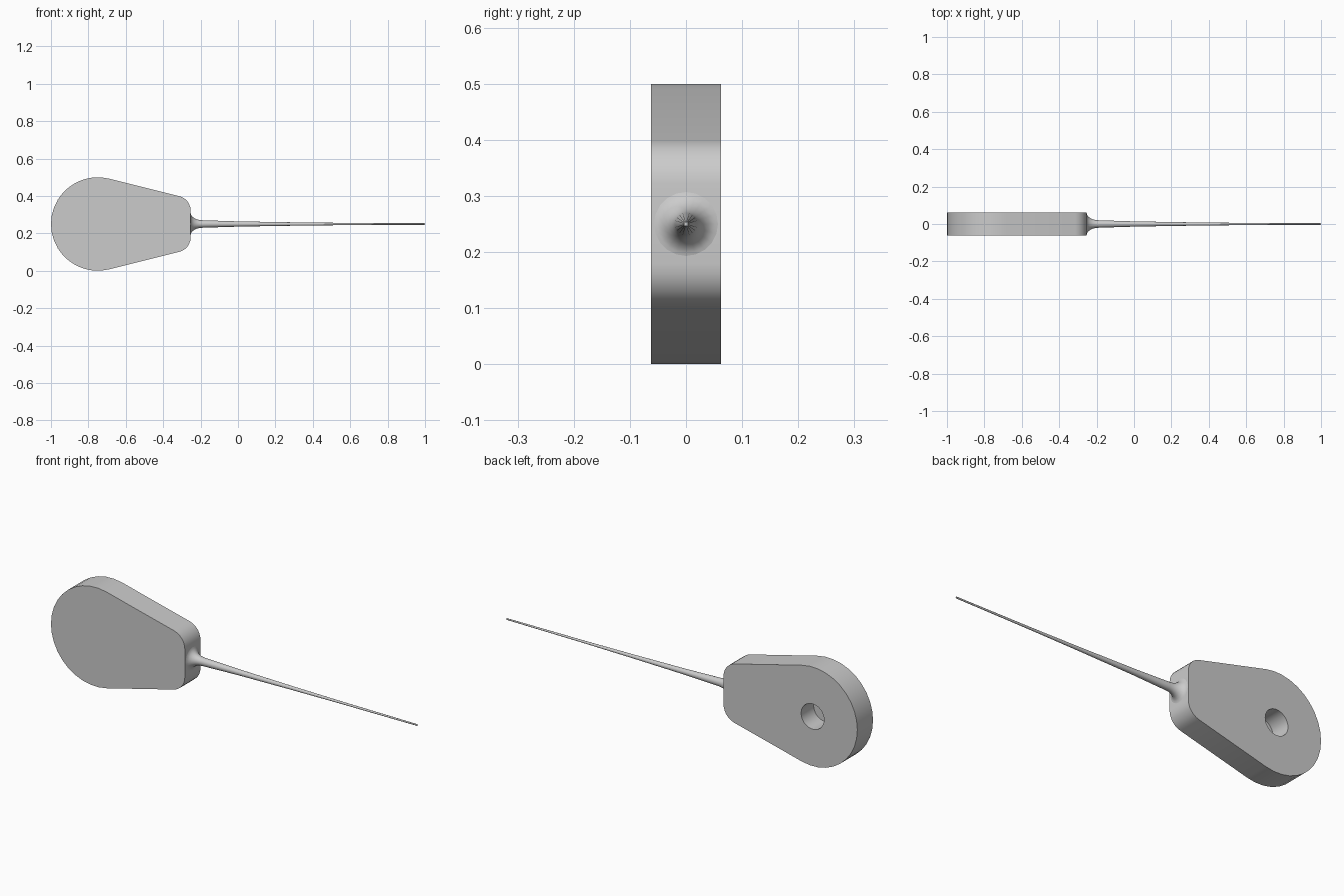
import bpy, bmesh
from math import sin, cos, pi, radians
from mathutils import Matrix, Vector

cube = bpy.data.objects.get("Cube")
if cube:
    bpy.data.objects.remove(cube)

grey = bpy.data.materials.new("plain grey")
grey.use_nodes = True
COLOR = (0.6, 0.6, 0.6, 1)
grey.diffuse_color = COLOR
grey.node_tree.nodes["Principled BSDF"].inputs["Base Color"].default_value = COLOR

MID_Z = 0.25        # height of the centre line
HALF = 0.0625       # half thickness of the body
HEAD_X = -0.75      # centre of the round head
HEAD_R = 0.25


def finish(bm, name):
    bmesh.ops.recalc_face_normals(bm, faces=bm.faces)
    mesh = bpy.data.meshes.new(name)
    bm.to_mesh(mesh)
    bm.free()
    mesh.materials.append(grey)
    obj = bpy.data.objects.new(name, mesh)
    bpy.context.collection.objects.link(obj)
    return obj


def activate(obj):
    bpy.ops.object.select_all(action='DESELECT')
    obj.select_set(True)
    bpy.context.view_layer.objects.active = obj


def arc(cx, cz, r, start, end, steps):
    angles = [radians(start + (end - start) * i / steps) for i in range(steps + 1)]
    return [(cx + r * cos(a), cz + r * sin(a)) for a in angles]


# Body: teardrop outline, round head tapering to a rounded nose
TANGENT = 76
outline = arc(HEAD_X, MID_Z, HEAD_R, TANGENT, 360 - TANGENT, 20)
outline += arc(-0.333, MID_Z - 0.071, 0.08, -TANGENT, 0, 6)
outline += arc(-0.333, MID_Z + 0.071, 0.08, 0, TANGENT, 6)
bm = bmesh.new()
face = bm.faces.new([bm.verts.new((x, -HALF, z)) for x, z in outline])
extruded = bmesh.ops.extrude_face_region(bm, geom=[face])
bmesh.ops.translate(bm, vec=(0, 2 * HALF, 0),
                    verts=[v for v in extruded["geom"] if isinstance(v, bmesh.types.BMVert)])
body = finish(bm, "body")

# Blind round socket in the back of the head
DEPTH = 0.1
bm = bmesh.new()
bmesh.ops.create_cone(bm, cap_ends=True, segments=32, radius1=0.064, radius2=0.064,
                      depth=2 * DEPTH,
                      matrix=Matrix.Translation((HEAD_X, HALF, MID_Z)) @ Matrix.Rotation(pi / 2, 4, 'X'))
cutter = finish(bm, "socket_cutter")
cutter.hide_render = True
activate(body)
cut = body.modifiers.new("socket", 'BOOLEAN')
cut.operation = 'DIFFERENCE'
cut.solver = 'EXACT'
cut.object = cutter
bpy.ops.object.modifier_apply(modifier=cut.name)
bpy.data.objects.remove(cutter)
bpy.ops.object.shade_smooth_by_angle(angle=radians(35))

# Needle: flared root blending into a long thin taper, turned around the x axis
flare = [(-0.19 - 0.064 * cos(a), 0.062 - 0.042 * sin(a))
         for a in (pi / 2 * i / 6 for i in range(7))]
profile = [(-0.27, 0)] + [(-0.27, 0.062)] + flare + [(0.0, 0.014), (0.3, 0.009), (0.57, 0.006), (1.0, 0.004), (1.0, 0)]
bm = bmesh.new()
verts = [bm.verts.new((x, 0, MID_Z + r)) for x, r in profile]
edges = [bm.edges.new(pair) for pair in zip(verts, verts[1:])]
bmesh.ops.spin(bm, geom=verts + edges, cent=(0, 0, MID_Z), axis=(1, 0, 0),
               angle=2 * pi, steps=20)
bmesh.ops.remove_doubles(bm, verts=bm.verts, dist=0.0001)
needle = finish(bm, "needle")
activate(needle)
bpy.ops.object.shade_smooth_by_angle(angle=radians(45))
